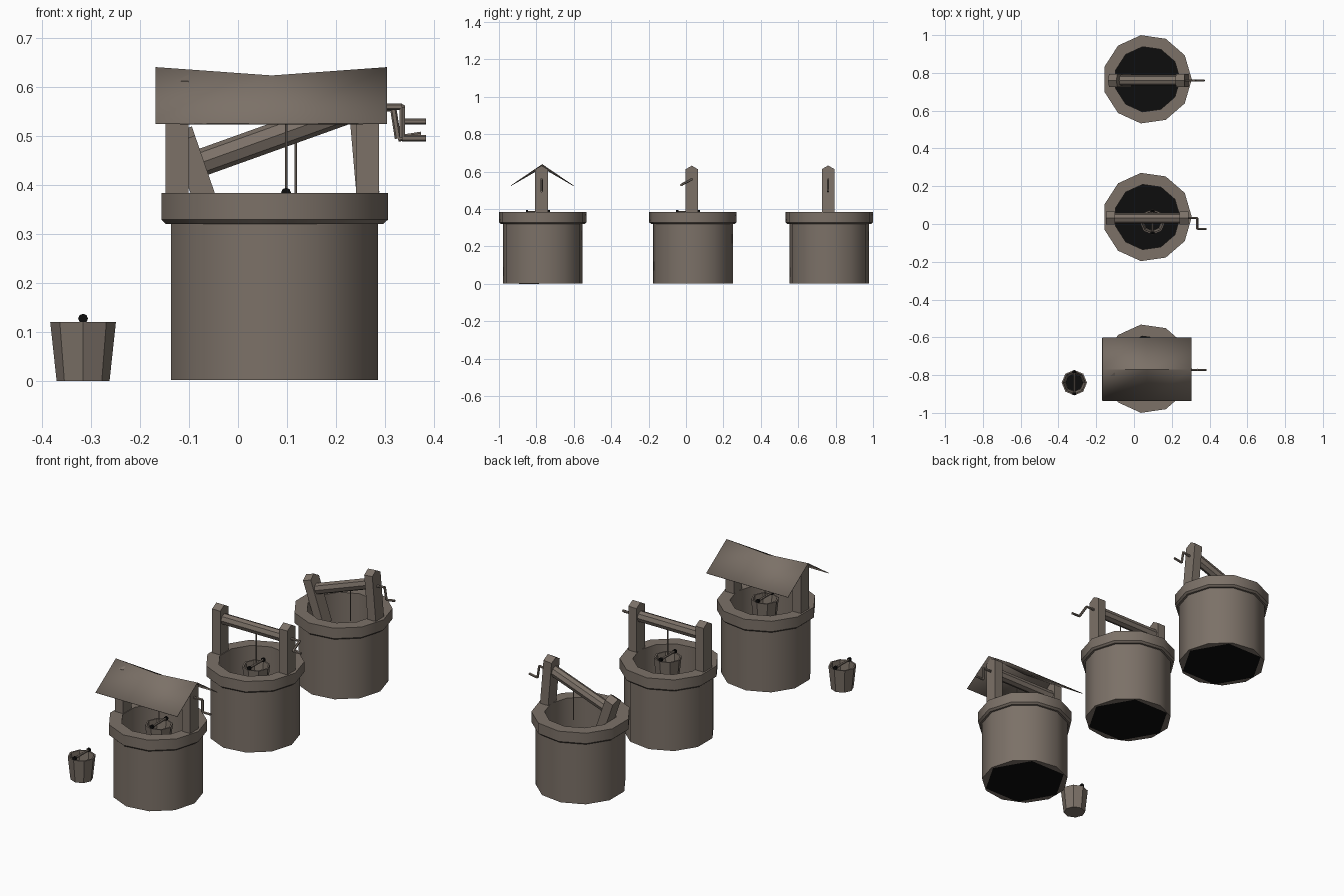
import bpy, bmesh, math
from mathutils import Vector, Matrix

if "Cube" in bpy.data.objects:
    bpy.data.objects.remove(bpy.data.objects["Cube"])

def material(name, rgb):
    m = bpy.data.materials.new(name)
    m.diffuse_color = (*rgb, 1)
    m.use_nodes = True
    m.node_tree.nodes["Principled BSDF"].inputs["Base Color"].default_value = m.diffuse_color
    return m

STONE = material("grey_brown", (0.20, 0.165, 0.137))
BLACK = material("black", (0.004, 0.004, 0.004))
CX = 0.07

def finish(name, bm, mat, matrix=Matrix()):
    bmesh.ops.recalc_face_normals(bm, faces=bm.faces)
    bm.transform(matrix)
    me = bpy.data.meshes.new(name)
    bm.to_mesh(me)
    bm.free()
    me.materials.append(mat)
    ob = bpy.data.objects.new(name, me)
    bpy.context.collection.objects.link(ob)
    bpy.ops.object.select_all(action='DESELECT')
    ob.select_set(True)
    bpy.context.view_layer.objects.active = ob
    bpy.ops.object.shade_smooth_by_angle(angle=math.radians(36))
    return ob

def lathe(name, profile, sides, loc, mat):
    """Closed (r, z) profile turned around z; r = 0 is welded."""
    bm = bmesh.new()
    rings = []
    for i in range(sides):
        a = 2 * math.pi * i / sides
        rings.append([bm.verts.new((r * math.cos(a), r * math.sin(a), z)) for r, z in profile])
    n = len(profile)
    for i in range(sides):
        A, B = rings[i], rings[(i + 1) % sides]
        for j in range(n):
            k = (j + 1) % n
            if profile[j][0] or profile[k][0]:
                bm.faces.new((A[j], B[j], B[k], A[k]))
    bmesh.ops.remove_doubles(bm, verts=bm.verts, dist=1e-6)
    bmesh.ops.dissolve_degenerate(bm, edges=bm.edges, dist=1e-6)
    return finish(name, bm, mat, Matrix.Translation(loc))

def rod(name, p, q, r, sides=6, mat=STONE):
    p, q = Vector(p), Vector(q)
    bm = bmesh.new()
    bmesh.ops.create_cone(bm, cap_ends=True, segments=sides, radius1=r, radius2=r, depth=(q - p).length)
    rot = (q - p).to_track_quat('Z', 'Y').to_matrix().to_4x4()
    return finish(name, bm, mat, Matrix.Translation((p + q) / 2) @ rot)

def disc(name, loc, r, sides, turn):
    bm = bmesh.new()
    bmesh.ops.create_circle(bm, cap_ends=True, segments=sides, radius=r)
    return finish(name, bm, BLACK, Matrix.Translation(loc) @ Matrix.Rotation(turn, 4, 'Z'))

def post(name, base, lean=0.0):
    """Square post with a gabled top, leaning in the xz plane."""
    outline = [(-.034, 0), (.034, 0), (.034, .23), (0, .25), (-.034, .23)]
    bm = bmesh.new()
    f = bm.faces.new([bm.verts.new((-.0235, y, z)) for y, z in outline])
    ext = bmesh.ops.extrude_face_region(bm, geom=[f])
    bmesh.ops.translate(bm, vec=(.047, 0, 0), verts=[v for v in ext['geom'] if isinstance(v, bmesh.types.BMVert)])
    return finish(name, bm, STONE, Matrix.Translation(base) @ Matrix.Rotation(lean, 4, 'Y'))

def crank(start, swing=0.0, tilt=0.0):
    """Shaft, arm and handle; swing turns it round the shaft."""
    pts = [(0, 0, 0), (.055, 0, 0), (.055, 0, -.064), (.103, 0, -.064)]
    m = Matrix.Translation(start) @ Matrix.Rotation(tilt, 4, 'Y') @ Matrix.Rotation(swing, 4, 'X')
    pts = [m @ Vector(p) for p in pts]
    for part, a, b in zip(("crank_shaft", "crank_arm", "crank_handle"), pts, pts[1:]):
        rod(part, a, b, .0065)

def bucket(x, y, z):
    lathe("bucket", [(0, 0), (.054, 0), (.067, .12), (.059, .12), (.047, .018), (0, .018)], 8, (x, y, z), STONE)
    disc("bucket_bottom", (x, y, z + .02), .046, 8, 0)
    rod("bucket_bar", (x, y - .058, z + .127), (x, y + .058, z + .127), .006)
    for s in (-1, 1):
        rod("bucket_ring", (x, y + s * .052, z + .127), (x, y + s * .064, z + .127), .010, 8, BLACK)

def well_body(y):
    lathe("well_wall", [(.174, .002), (.2154, .002), (.2154, .32), (.226, .32), (.236, .329),
                        (.236, .383), (.174, .383)], 11, (CX, y, 0), STONE)
    disc("well_bottom", (CX, y, .001), .207, 6, math.radians(30))

# Front and middle wells: upright posts, straight roller, hanging bucket
for y, swing in ((-.766, 0.0), (.037, math.radians(-62))):
    py = y - .006
    well_body(y)
    for s in (-1, 1):
        post("post", (CX + s * .194, py, .382))
    rod("roller", (-.11, py, .559), (.25, py, .559), .028, 8)
    crank((.28, py, .559), swing)
    rod("rope", (.098, y - .026, .55), (.098, y - .026, .385), .003)
    bucket(.098, y - .026, .257)

# Rear well: collapsed post, sloping roller, loose rope
y = .766
py = y - .006
well_body(y)
post("fallen_post", (-.035, py, .275), math.radians(-19))
post("leaning_post", (.265, py, .382), math.radians(-5))
rod("sloping_roller", (-.095, py, .438), (.24, py, .558), .028, 8)
crank((.262, py, .549), 0, math.radians(-9))
rod("loose_rope", (.118, py, .51), (.118, py, .33), .003)

# Sagging roof over the front well
bm = bmesh.new()
grid = [[bm.verts.new((x, ry, rz)) for ry, rz in ((-.937, .526), (-.769, ridge), (-.601, .526))]
        for x, ridge in ((-.168, .64), (.069, .623), (.304, .64))]
for i in range(2):
    for j in range(2):
        bm.faces.new((grid[i][j], grid[i + 1][j], grid[i + 1][j + 1], grid[i][j + 1]))
roof = finish("roof", bm, STONE)
mod = roof.modifiers.new("thickness", 'SOLIDIFY')
mod.thickness = .003

# Loose bucket standing on the ground
bucket(-.316, -.84, 0)
